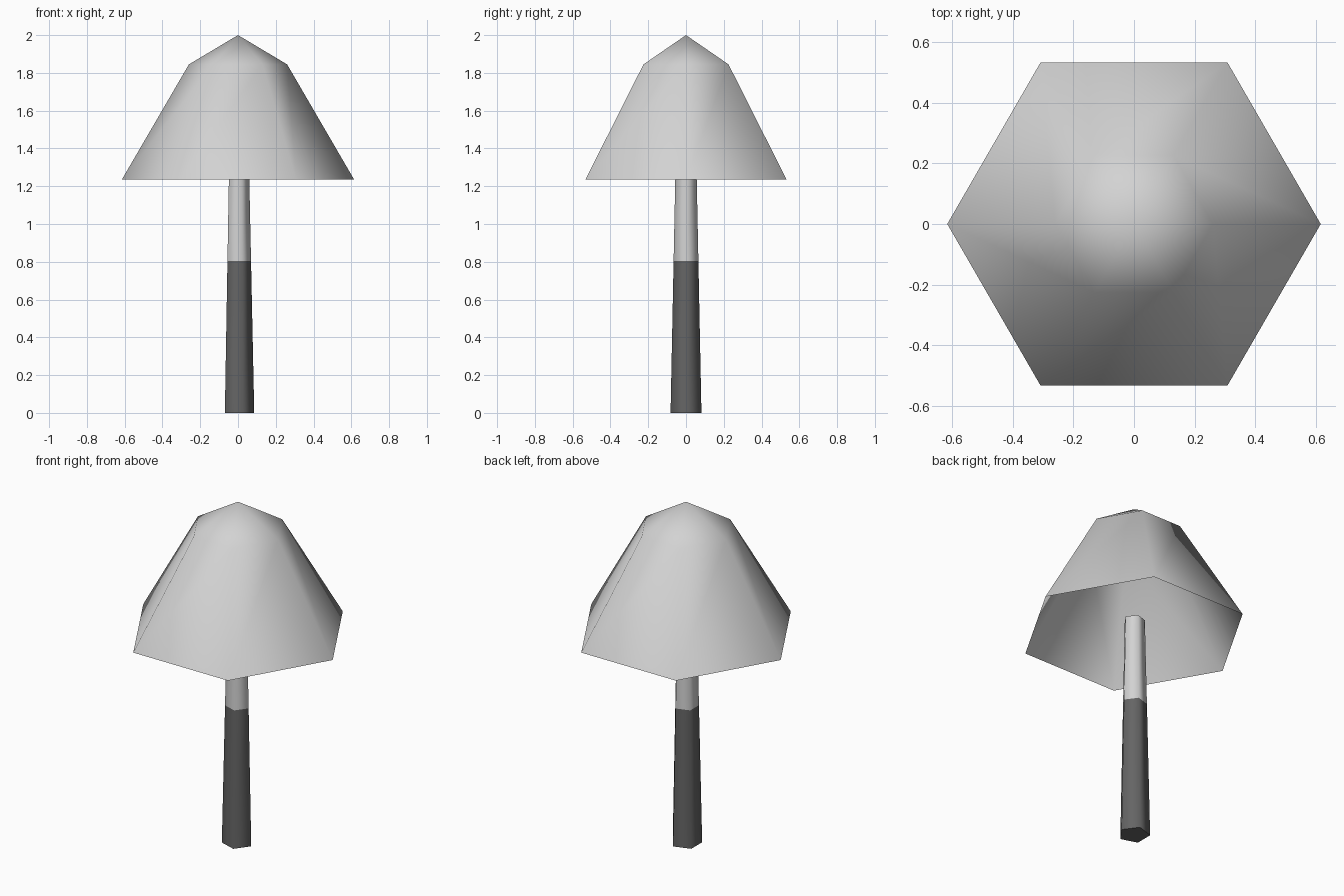
import bpy
import math

cube = bpy.data.objects.get("Cube")
if cube:
    bpy.data.objects.remove(cube, do_unlink=True)


def material(name, level):
    mat = bpy.data.materials.new(name)
    mat.use_nodes = True
    colour = (level, level, level, 1)
    mat.diffuse_color = colour
    mat.node_tree.nodes["Principled BSDF"].inputs["Base Color"].default_value = colour
    return mat


def loft(name, sides, rings, mats, cap_bottom=False, cap_top=False):
    """Stack polygon rings of (radius, z); a zero radius makes a point."""
    verts, faces, loops = [], [], []
    for radius, z in rings:
        count = sides if radius else 1
        loops.append([len(verts) + i for i in range(count)])
        for i in range(count):
            a = math.tau * i / sides
            verts.append((radius * math.cos(a), radius * math.sin(a), z))
    for low, high in zip(loops, loops[1:]):
        for i in range(sides):
            j = (i + 1) % sides
            if len(high) == 1:
                faces.append((low[i], low[j], high[0]))
            else:
                faces.append((low[i], low[j], high[j], high[i]))
    if cap_bottom:
        faces.append(loops[0][::-1])
    if cap_top:
        faces.append(loops[-1])
    mesh = bpy.data.meshes.new(name)
    mesh.from_pydata(verts, [], faces)
    obj = bpy.data.objects.new(name, mesh)
    bpy.context.collection.objects.link(obj)
    for mat in mats:
        mesh.materials.append(mat)
    for face in mesh.polygons:
        face.use_smooth = len(face.vertices) < 5
    return obj


pale = material("pale_grey", 0.65)
dark = material("dark_grey", 0.13)

# Hollow six-sided cap, open underneath
loft("cap", 6, [(0.615, 1.235), (0.26, 1.845), (0, 2.0)], [pale])

# Five-sided tapering stem, dark on the lower part
stem = loft("stem", 5, [(0.086, 0), (0.069, 0.805), (0.058, 1.32)],
            [pale, dark], cap_bottom=True, cap_top=True)
for face in stem.data.polygons:
    face.material_index = 1 if face.center.z < 0.8 else 0
